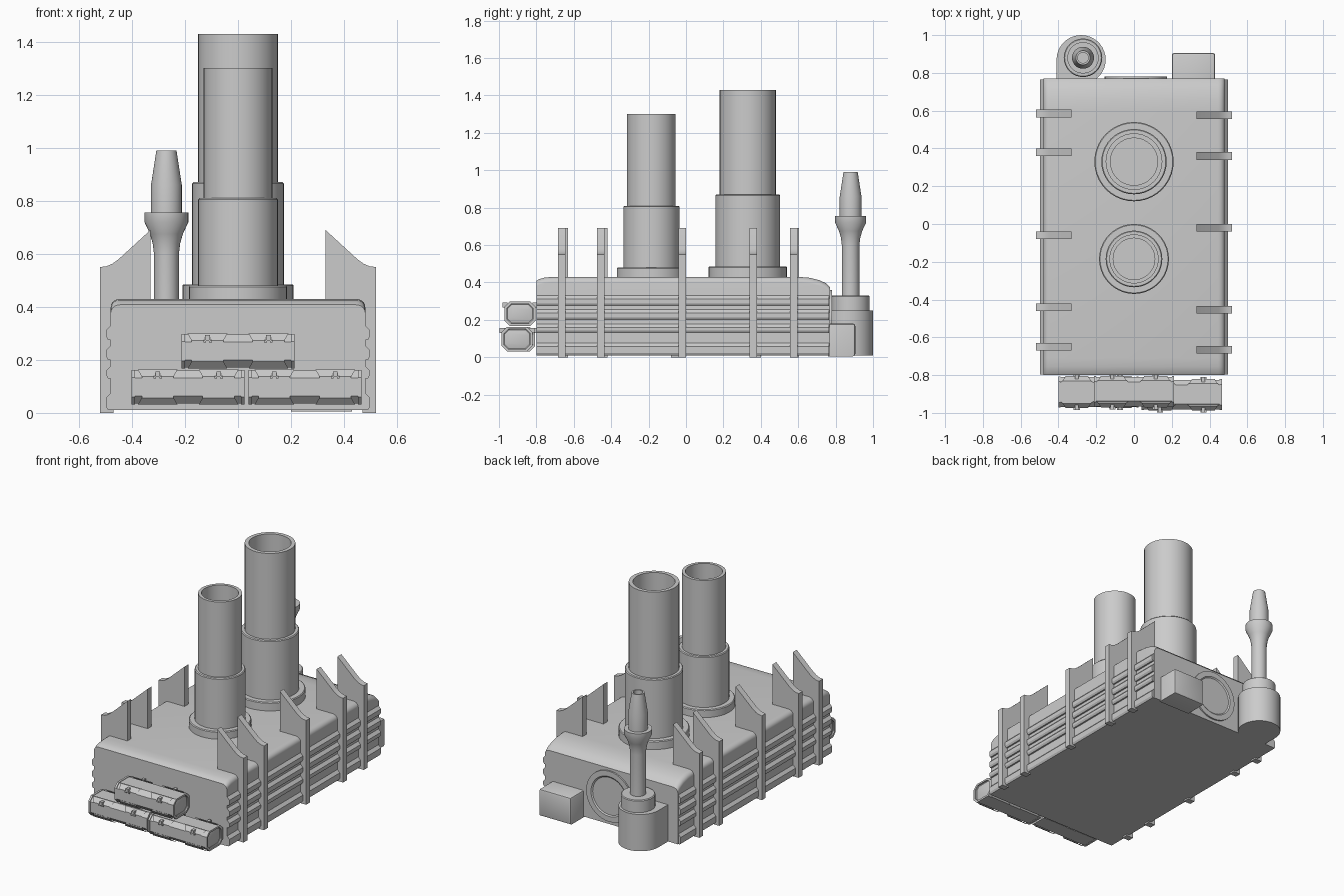
import bpy, bmesh
from math import pi, sin, cos
from mathutils import Matrix

cube = bpy.data.objects.get("Cube")
if cube:
    bpy.data.objects.remove(cube, do_unlink=True)

grey = bpy.data.materials.new("plain_grey")
grey.use_nodes = True
GREY = (0.6, 0.6, 0.6, 1)
grey.diffuse_color = GREY
grey.node_tree.nodes["Principled BSDF"].inputs["Base Color"].default_value = GREY


def finish(name, bm):
    bmesh.ops.remove_doubles(bm, verts=bm.verts, dist=1e-5)
    bmesh.ops.recalc_face_normals(bm, faces=bm.faces)
    me = bpy.data.meshes.new(name)
    bm.to_mesh(me)
    bm.free()
    me.materials.append(grey)
    me.shade_smooth()
    me.set_sharp_from_angle(angle=0.5)
    ob = bpy.data.objects.new(name, me)
    bpy.context.collection.objects.link(ob)
    return ob


def loft(bm, rings, cap=True):
    """Skin closed rings of points, capping both ends."""
    loops = [[bm.verts.new(p) for p in r] for r in rings]
    n = len(loops[0])
    for a, b in zip(loops, loops[1:]):
        for i in range(n):
            j = (i + 1) % n
            bm.faces.new((a[i], a[j], b[j], b[i]))
    return [bm.faces.new(l) for l in (loops[0], loops[-1])] if cap else []


def prism(bm, pts, axis, lo, hi):
    place = {"x": lambda a, b, t: (t, a, b),
             "y": lambda a, b, t: (a, t, b),
             "z": lambda a, b, t: (a, b, t)}[axis]
    return loft(bm, [[place(a, b, t) for a, b in pts] for t in (lo, hi)])


def lathe(name, profile, loc, rot=None, n=40):
    bm = bmesh.new()
    loft(bm, [[(r * cos(2 * pi * i / n), r * sin(2 * pi * i / n), z)
               for i in range(n)] for r, z in profile], cap=False)
    bmesh.ops.transform(bm, matrix=Matrix.Translation(loc) @ (rot or Matrix()), verts=bm.verts)
    return finish(name, bm)


def octagon(y0, y1, z0, z1, c):
    return [(y0 + c, z0), (y1 - c, z0), (y1, z0 + c), (y1, z1 - c),
            (y1 - c, z1), (y0 + c, z1), (y0, z1 - c), (y0, z0 + c)]


# Main hull, rounded along the top and drooping at both ends
def hull_ring(y, h):
    arc = [(0.445 + 0.035 * cos(a), h - 0.03 + 0.03 * sin(a))
           for a in (i * pi / 10 for i in range(6))]
    half = [(0.48, 0.01)] + arc
    return [(x, y, z) for x, z in half] + [(-x, y, z) for x, z in reversed(half)]


bm = bmesh.new()
loft(bm, [hull_ring(y, h) for y, h in (
    (-0.80, 0.408), (-0.785, 0.418), (-0.755, 0.426), (-0.71, 0.43),
    (0.60, 0.43), (0.66, 0.425), (0.71, 0.413), (0.75, 0.395), (0.77, 0.375))])
finish("hull", bm)

# Side ribs and brackets
for side, label in ((1, "left"), (-1, "right")):
    bm = bmesh.new()
    for lo, hi in ((0.01, 0.075), (0.13, 0.178), (0.2, 0.255), (0.275, 0.33)):
        rib = [(0.47, lo), (0.49, lo), (0.497, lo + 0.012),
               (0.497, hi - 0.018), (0.48, hi), (0.47, hi)]
        prism(bm, [(side * x, z) for x, z in rib], "y", -0.798, 0.765)
    finish(label + "_side_ribs", bm)

    bracket = [(0.47, 0), (0.52, 0), (0.52, 0.55), (0.497, 0.553), (0.475, 0.562),
               (0.45, 0.58), (0.33, 0.69), (0.33, 0.42), (0.47, 0.4)]
    rows = ((-0.665, -0.455, -0.02, 0.36, 0.575) if side > 0
            else (-0.65, -0.44, -0.06, 0.38, 0.585))
    for i, y in enumerate(rows):
        bm = bmesh.new()
        prism(bm, [(side * x, z) for x, z in bracket], "y", y - 0.02, y + 0.02)
        finish(f"{label}_bracket_{i + 1}", bm)


# Two hollow chimneys: base ring, collar, tube
def chimney(name, y, base, collar, tube, bore, z_base, z_collar, z_top):
    lathe(name, [(base, 0.41), (base, z_base - 0.005), (base - 0.005, z_base),
                 (collar, z_base), (collar, z_collar - 0.005),
                 (collar - 0.005, z_collar), (tube, z_collar), (tube, z_top),
                 (bore, z_top), (bore, 0.44), (0, 0.44)], (0, y, 0))


chimney("rear_chimney", 0.33, 0.21, 0.173, 0.15, 0.125, 0.485, 0.87, 1.43)
chimney("front_chimney", -0.185, 0.185, 0.15, 0.13, 0.11, 0.48, 0.81, 1.3)

# Rear vent pipe on its rounded foot
foot = [(-0.28 + 0.13 * cos(a), 0.87 + 0.13 * sin(a))
        for a in (-pi / 3 + i * pi / 18 for i in range(25))]
bm = bmesh.new()
prism(bm, foot + [(-0.41, 0.76), (-0.215, 0.76)], "z", 0.01, 0.25)
finish("vent_foot", bm)
lathe("vent_pipe", [(0.102, 0.24), (0.102, 0.325), (0.097, 0.33), (0.047, 0.33),
                    (0.047, 0.6), (0.052, 0.64), (0.062, 0.675), (0.083, 0.72),
                    (0.083, 0.755), (0.058, 0.755), (0.058, 0.86), (0.038, 0.99),
                    (0.028, 0.99), (0.028, 0.9), (0, 0.9)], (-0.27, 0.88, 0), n=32)

# Rear box with softened edges
bm = bmesh.new()
prism(bm, [(0.2, 0.76), (0.43, 0.76), (0.43, 0.905), (0.2, 0.905)], "z", 0.005, 0.18)
edges = [e for e in bm.edges
         if all(v.co.z > 0.1 for v in e.verts) and any(v.co.y > 0.8 for v in e.verts)
         or all(v.co.y > 0.8 for v in e.verts)]
bmesh.ops.bevel(bm, geom=edges, offset=0.012, segments=2, affect="EDGES", profile=0.5)
finish("rear_box", bm)

# Round hatch on the back wall
lathe("rear_hatch", [(0.165, -0.01), (0.165, 0.01), (0.13, 0.01), (0.122, 0.004), (0, 0.004)],
      (0.01, 0.77, 0.195), Matrix.Rotation(-pi / 2, 4, "X"))


# Cargo containers on the front
def container(name, cx, y0, z0):
    y1, z1, hx = y0 + 0.165, z0 + 0.13, 0.212
    cy = (y0 + y1) / 2
    bm = bmesh.new()
    ends = prism(bm, octagon(y0 + 0.004, y1 - 0.004, z0 + 0.003, z1 - 0.003, 0.028),
                 "x", cx - hx, cx + hx)
    bm.normal_update()
    bmesh.ops.recalc_face_normals(bm, faces=bm.faces)
    bmesh.ops.inset_individual(bm, faces=ends, thickness=0.014, depth=-0.01)
    bmesh.ops.inset_individual(bm, faces=ends, thickness=0.02, depth=0.005)
    finish(name, bm)

    # End bands, corner pads and latches
    bm = bmesh.new()
    for s in (-1, 1):
        outer = octagon(y0, y1, z0, z1, 0.028)
        inner = octagon(y0 + 0.012, y1 - 0.012, z0 + 0.012, z1 - 0.012, 0.024)
        xa, xb = cx + s * (hx - 0.012), cx + s * (hx + 0.001)
        loft(bm, [[(x, *p) for p in ring] for x, ring in
                  ((xa, inner), (xa, outer), (xb, outer), (xb, inner), (xa, inner))],
             cap=False)
        for f in (-1, 1):
            for zs in (-1, 1):
                cz = (z0 + z1) / 2
                wall, roof = cy + f * 0.0835, cz + zs * 0.066
                # Trapezoid pads wrapping the chamfers
                rows = [(0.085, wall - f * 0.032, roof), (0.075, wall - f * 0.024, roof),
                        (0.06, wall, roof - zs * 0.026), (0.06, wall, roof - zs * 0.034)]
                px = cx + s * 0.115
                back = [(px - w, y, z) for w, y, z in rows]
                front = [(px + w, y, z) for w, y, z in rows]
                va, vb = ([bm.verts.new(p) for p in r] for r in (back, front))
                for i in range(3):
                    bm.faces.new((va[i], va[i + 1], vb[i + 1], vb[i]))
            # Small latch with two feet
            ly, lz = cy + f * 0.081, z1 - 0.016
            for dx, w, dz, h in ((0, 0.009, 0, 0.011), (-0.011, 0.005, -0.012, 0.005),
                                 (0.011, 0.005, -0.012, 0.005)):
                mx = cx + s * 0.115 + dx
                prism(bm, [(mx - w, lz + dz - h), (mx + w, lz + dz - h),
                           (mx + w, lz + dz + h), (mx - w, lz + dz + h)],
                      "y", ly - 0.013, ly + 0.013)
    finish(name + "_fittings", bm)


container("upper_container", 0, -0.97, 0.168)
container("lower_right_container", -0.188, -0.972, 0.032)
container("lower_left_container", 0.252, -0.986, 0.032)
